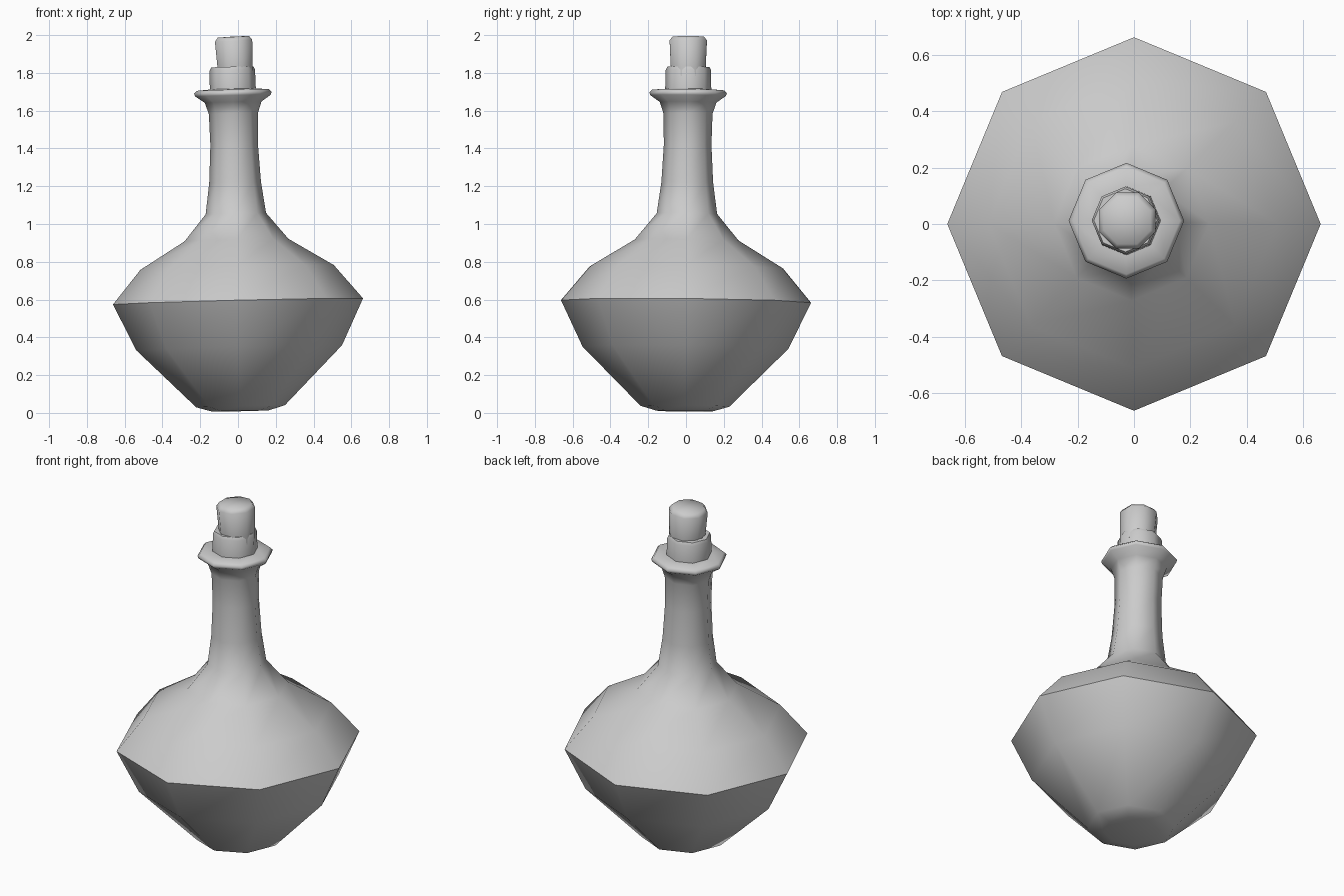
import bpy, bmesh
from math import sin, cos, pi, radians
from mathutils import Matrix, Vector

if "Cube" in bpy.data.objects:
    bpy.data.objects.remove(bpy.data.objects["Cube"])


def lathe(name, profile, sides, matrix, start=0.0, smooth=60):
    """Spin (radius, height) points round z; radius 0 makes a pole."""
    bm = bmesh.new()
    rings = []
    for r, z in profile:
        if r == 0:
            rings.append([bm.verts.new((0, 0, z))] * sides)
        else:
            rings.append([bm.verts.new((r * cos(start + 2 * pi * i / sides),
                                        r * sin(start + 2 * pi * i / sides), z))
                          for i in range(sides)])
    for a, b in zip(rings, rings[1:]):
        for i in range(sides):
            j = (i + 1) % sides
            bm.faces.new(list(dict.fromkeys((a[i], a[j], b[j], b[i]))))
    bm.transform(matrix)
    bmesh.ops.recalc_face_normals(bm, faces=bm.faces)
    mesh = bpy.data.meshes.new(name)
    bm.to_mesh(mesh)
    bm.free()
    obj = bpy.data.objects.new(name, mesh)
    bpy.context.collection.objects.link(obj)
    bpy.ops.object.select_all(action='DESELECT')
    obj.select_set(True)
    bpy.context.view_layer.objects.active = obj
    bpy.ops.object.shade_smooth_by_angle(angle=radians(smooth))
    return obj


def tilt(pivot, target, about_x, about_y):
    return (Matrix.Translation(target)
            @ Matrix.Rotation(radians(about_y), 4, 'Y')
            @ Matrix.Rotation(radians(about_x), 4, 'X')
            @ Matrix.Translation(-Vector(pivot)))


# The whole flask leans slightly to the left
lean = tilt((0, 0, 0.59), (0, 0, 0.59), -0.6, -1.4)

# Bulbous body, neck, flared lip and mouth collar
lathe("flask", [(0, 0.01), (0.15, 0.01), (0.235, 0.035), (0.545, 0.345),
                (0.662, 0.59), (0.512, 0.77), (0.275, 0.915), (0.16, 1.055),
                (0.137, 1.22), (0.126, 1.42), (0.13, 1.585), (0.15, 1.645),
                (0.2, 1.68), (0.205, 1.695), (0.19, 1.71), (0.122, 1.715),
                (0.12, 1.815), (0.112, 1.832), (0.085, 1.832), (0.085, 1.8)],
      8, lean)

# Cork, pushed in slightly crooked
lathe("cork", [(0, 1.78), (0.098, 1.78), (0.1, 1.83), (0.107, 1.97),
               (0.09, 1.991), (0, 1.993)],
      8, tilt((0, 0, 1.83), (-0.016, 0.012, 1.83), 0, -3), start=pi / 8)
